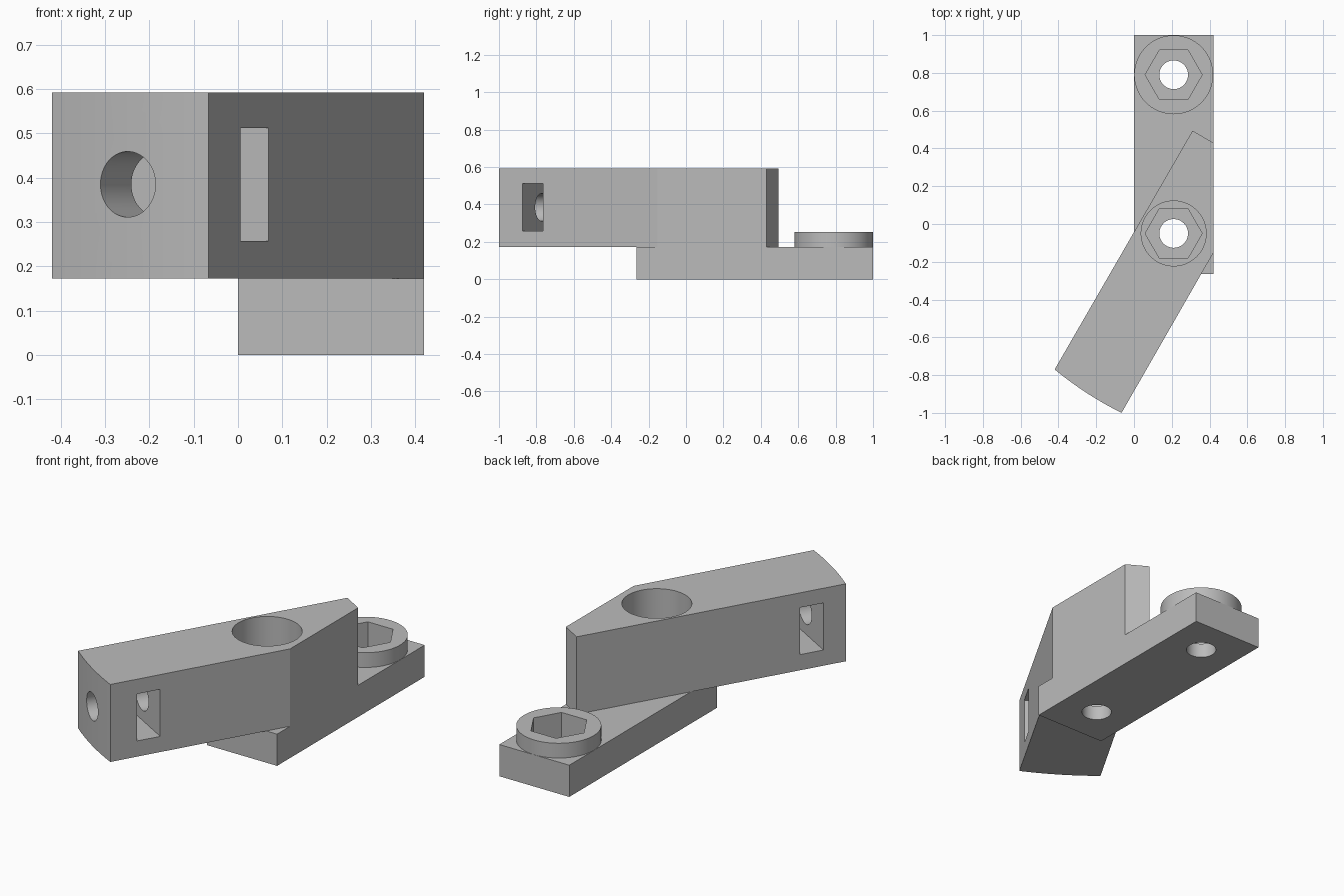
import bpy, bmesh
from math import pi, cos, sin, radians
from mathutils import Matrix, Vector

cube = bpy.data.objects.get("Cube")
if cube:
    bpy.data.objects.remove(cube, do_unlink=True)

grey = bpy.data.materials.new("plain_grey")
grey.use_nodes = True
grey.diffuse_color = (0.5, 0.5, 0.5, 1)
grey.node_tree.nodes["Principled BSDF"].inputs["Base Color"].default_value = (0.5, 0.5, 0.5, 1)


def prism(name, outline, z0, z1, matrix=Matrix()):
    """Extrude a flat outline from z0 to z1."""
    bm = bmesh.new()
    face = bm.faces.new([bm.verts.new((x, y, z0)) for x, y in outline])
    top = bmesh.ops.extrude_face_region(bm, geom=[face])["geom"]
    bmesh.ops.translate(bm, vec=(0, 0, z1 - z0),
                        verts=[v for v in top if isinstance(v, bmesh.types.BMVert)])
    bmesh.ops.recalc_face_normals(bm, faces=bm.faces)
    bm.transform(matrix)
    mesh = bpy.data.meshes.new(name)
    bm.to_mesh(mesh)
    bm.free()
    mesh.materials.append(grey)
    obj = bpy.data.objects.new(name, mesh)
    bpy.context.collection.objects.link(obj)
    return obj


def ring(x, y, r, n):
    return [(x + r * cos(2 * pi * i / n), y + r * sin(2 * pi * i / n)) for i in range(n)]


def box(x0, x1, y0, y1):
    return [(x0, y0), (x1, y0), (x1, y1), (x0, y1)]


def combine(target, tool, operation):
    """Apply a boolean and discard the tool."""
    tool.hide_render = True
    mod = target.modifiers.new("combine", "BOOLEAN")
    mod.object, mod.operation, mod.solver = tool, operation, "EXACT"
    bpy.context.view_layer.objects.active = target
    bpy.ops.object.modifier_apply(modifier=mod.name)
    bpy.data.objects.remove(tool, do_unlink=True)


# Base bar with the round boss at the back
BASE_TOP, ARM_TOP, BOSS_TOP, SIDE = 0.172, 0.592, 0.252, 0.42
bracket = prism("bracket", box(0, SIDE, -0.265, 1), 0, BASE_TOP)
combine(bracket, prism("boss", ring(0.21, 0.79, 0.209, 96), 0.1, BOSS_TOP), "UNION")

# Slanted arm with a slightly bowed front end
a, b = Vector((-0.42, -0.77)), Vector((-0.066, -1.0))
out = Vector((b.y - a.y, a.x - b.x)).normalized()
bow = [a.lerp(b, i / 8) + out * 0.012 * 4 * (i / 8) * (1 - i / 8) for i in range(9)]
outline = [tuple(p) for p in bow] + [(SIDE, -0.153), (SIDE, 0.43), (0.31, 0.494)]
combine(bracket, prism("arm", outline, BASE_TOP, ARM_TOP), "UNION")

# Two bolt holes with hexagonal nut pockets, and the wide bore through the arm
combine(bracket, prism("bore", ring(0.21, -0.05, 0.172, 96), BOSS_TOP, 0.8), "DIFFERENCE")
for y in (-0.05, 0.79):
    combine(bracket, prism("nut_pocket", ring(0.21, y, 0.151, 6), 0.08, 0.4), "DIFFERENCE")
    combine(bracket, prism("bolt_hole", ring(0.21, y, 0.076, 64), -0.1, 0.2), "DIFFERENCE")

# Arm frame: local y runs along the arm, local x across it
turn = Matrix.Rotation(radians(-30), 4, "Z")
MID, HOLE_Z = 0.232, 0.385

# Side slot through the arm
combine(bracket, prism("slot", box(MID - 0.4, MID + 0.4, -0.755, -0.628),
                       0.257, 0.512, turn), "DIFFERENCE")

# Round hole into the front end, running past the slot
along = turn @ Matrix.Translation((MID, 0, HOLE_Z)) @ Matrix.Rotation(radians(-90), 4, "X")
combine(bracket, prism("end_hole", ring(0, 0, 0.074, 64), -1.1, -0.35, along), "DIFFERENCE")

# Smooth round walls, crisp edges
bpy.ops.object.select_all(action="DESELECT")
bracket.select_set(True)
bpy.context.view_layer.objects.active = bracket
bpy.ops.object.shade_smooth_by_angle(angle=radians(25))
